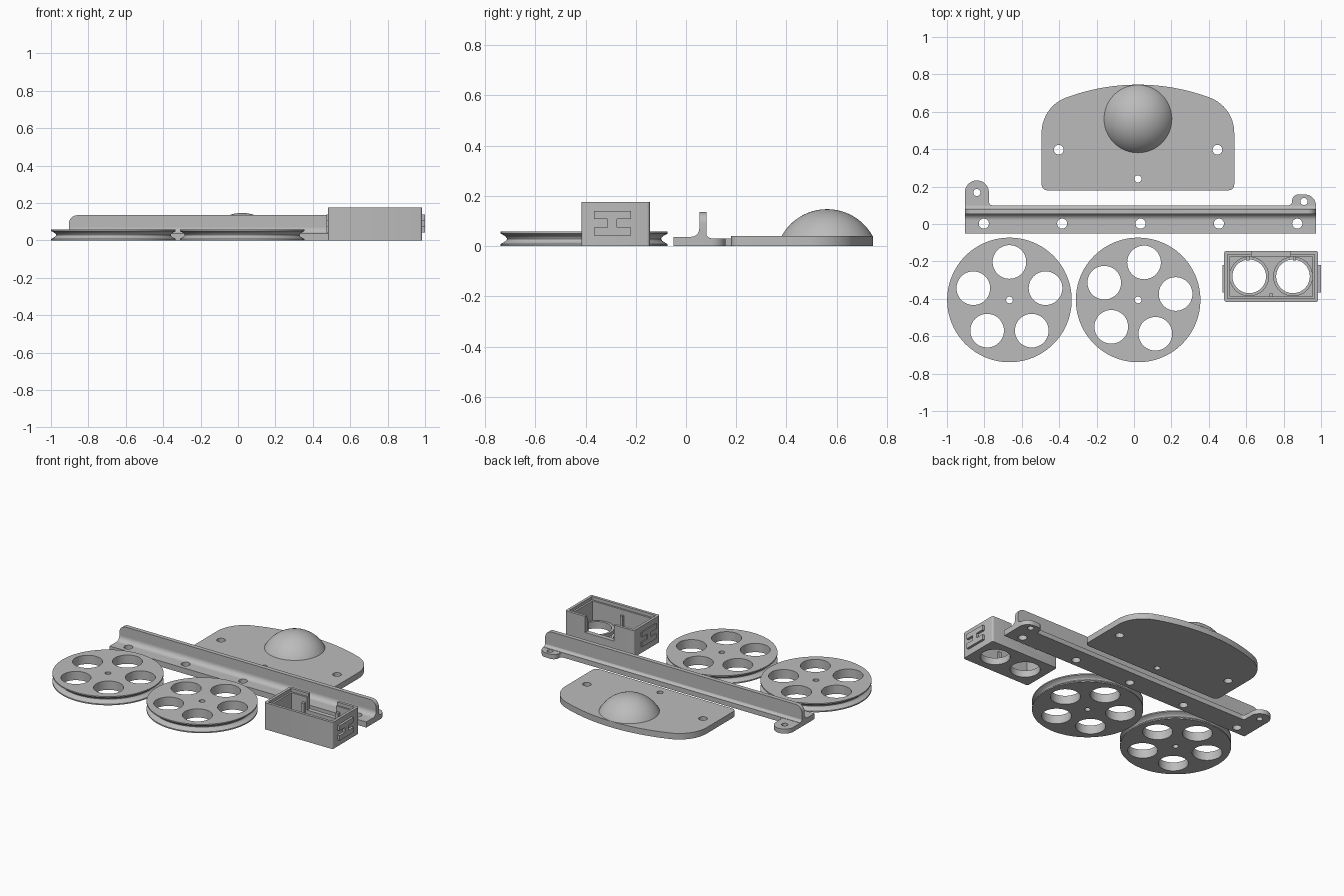
import bpy, bmesh
from math import sin, cos, pi, radians, atan2, tan, acos
from mathutils import Vector, Matrix

if "Cube" in bpy.data.objects:
    bpy.data.objects.remove(bpy.data.objects["Cube"], do_unlink=True)

grey = bpy.data.materials.new("plastic_grey")
grey.use_nodes = True
COLOUR = (0.5, 0.5, 0.5, 1)
grey.diffuse_color = COLOUR
grey.node_tree.nodes["Principled BSDF"].inputs["Base Color"].default_value = COLOUR


def finish(name, bm):
    bmesh.ops.recalc_face_normals(bm, faces=bm.faces)
    mesh = bpy.data.meshes.new(name)
    bm.to_mesh(mesh)
    bm.free()
    mesh.materials.append(grey)
    obj = bpy.data.objects.new(name, mesh)
    bpy.context.collection.objects.link(obj)
    return obj


def add_prism(bm, points, lo, hi, axis="z"):
    """Extrude a 2D outline along the named axis."""
    place = {"x": lambda a, b: (lo, a, b), "y": lambda a, b: (a, lo, b), "z": lambda a, b: (a, b, lo)}[axis]
    step = Vector([hi - lo if k == axis else 0 for k in "xyz"])
    face = bm.faces.new([bm.verts.new(place(a, b)) for a, b in points])
    new = bmesh.ops.extrude_face_region(bm, geom=[face])["geom"]
    bmesh.ops.translate(bm, vec=step, verts=[v for v in new if isinstance(v, bmesh.types.BMVert)])


def prism(name, points, lo, hi, axis="z"):
    bm = bmesh.new()
    add_prism(bm, points, lo, hi, axis)
    return finish(name, bm)


def arc(cx, cy, r, a0, a1, n):
    return [(cx + r * cos(a0 + (a1 - a0) * i / n), cy + r * sin(a0 + (a1 - a0) * i / n)) for i in range(n + 1)]


def rounded(corners, n=8):
    """Polygon whose corners (x, y, radius) are filleted."""
    out = []
    for i, (x, y, r) in enumerate(corners):
        p = Vector((x, y))
        a = (Vector(corners[i - 1][:2]) - p).normalized()
        b = (Vector(corners[(i + 1) % len(corners)][:2]) - p).normalized()
        if r == 0:
            out.append((x, y))
            continue
        half = acos(a.dot(b)) / 2
        c = p + (a + b).normalized() * r / sin(half)
        s, e = p + a * r / tan(half) - c, p + b * r / tan(half) - c
        a0 = atan2(s.y, s.x)
        turn = (atan2(e.y, e.x) - a0 + pi) % (2 * pi) - pi
        out += arc(c.x, c.y, r, a0, a0 + turn, n)
    return out


def box_outline(x0, x1, y0, y1, r=0):
    return rounded([(x0, y0, r), (x1, y0, r), (x1, y1, r), (x0, y1, r)], 4)


def lathe(name, profile, centre, n=96):
    bm = bmesh.new()
    verts = [bm.verts.new((r, 0, z)) for r, z in profile]
    edges = [bm.edges.new(pair) for pair in zip(verts, verts[1:])]
    bmesh.ops.spin(bm, geom=verts + edges, cent=(0, 0, 0), axis=(0, 0, 1), angle=2 * pi, steps=n)
    bmesh.ops.remove_doubles(bm, verts=bm.verts, dist=1e-5)
    bmesh.ops.translate(bm, vec=(*centre, 0), verts=bm.verts)
    return finish(name, bm)


def cut(obj, cutter):
    mod = obj.modifiers.new("cut", "BOOLEAN")
    mod.operation, mod.solver, mod.object = "DIFFERENCE", "EXACT", cutter
    bpy.context.view_layer.objects.active = obj
    bpy.ops.object.modifier_apply(modifier=mod.name)
    bpy.data.objects.remove(cutter, do_unlink=True)


def drill(obj, holes):
    """Cut vertical through holes given as (x, y, radius)."""
    bm = bmesh.new()
    for x, y, r in holes:
        bmesh.ops.create_cone(bm, cap_ends=True, segments=48, radius1=r, radius2=r, depth=1,
                              matrix=Matrix.Translation((x, y, 0)))
    cut(obj, finish("drill_cutter", bm))


# Two grooved wheels, each with five round openings and an axle hole
groove = [(0.333 - 0.026 * sin(pi * i / 10), 0.008 + 0.042 * i / 10) for i in range(11)]
wheel_profile = [(0, 0), (0.333, 0)] + groove + [(0.333, 0.058), (0, 0.058)]
for name, x, start in (("left_wheel", 0.022, 81), ("right_wheel", -0.666, 90)):
    wheel = lathe(name, wheel_profile, (x, -0.406))
    ring = [radians(start + 72 * i) for i in range(5)]
    drill(wheel, [(x, -0.406, 0.018)] + [(x + 0.203 * cos(a), -0.406 + 0.203 * sin(a), 0.09) for a in ring])

# Rail: tabbed base, filleted strip and upright fin
X0, X1 = -0.904, 0.973
rail_holes = [(-0.803 + 0.419 * i, 0.002, 0.027) for i in range(5)]
base = prism("rail_base", rounded([
    (X0, -0.05, 0), (X1, -0.05, 0), (X1, 0.158, 0.06), (0.845, 0.158, 0.035), (0.845, 0.1, 0.02),
    (-0.776, 0.1, 0.02), (-0.776, 0.233, 0.0635), (X0, 0.233, 0.0635)]), 0, 0.03)
drill(base, rail_holes + [(-0.84, 0.168, 0.019), (0.909, 0.12, 0.019)])
section = [(-0.05, 0.015), (0.1, 0.015), (0.1, 0.032)]
section += arc(0.1, 0.052, 0.02, -pi / 2, -pi, 6)
section += arc(0.02, 0.07, 0.033, 0, -pi / 2, 8) + [(-0.05, 0.037)]
drill(prism("rail_strip", section, X0, X1, "x"), rail_holes)
prism("rail_fin", rounded([(X0, 0.02, 0), (X1, 0.02, 0), (X1, 0.135, 0.045), (X0, 0.135, 0.045)]), 0.053, 0.081, "y")

# Curved base plate with a shallow dome
CX = 0.021
big, small = 1.1, 0.2
cy_big, dx = 0.745 - big, 0.515 - small
cy = cy_big + ((big - small) ** 2 - dx ** 2) ** 0.5
tip = atan2(cy - cy_big, dx)
right_half = arc(CX + 0.485, 0.21, 0.03, -pi / 2, 0, 5) + arc(CX + dx, cy, small, 0, tip, 14)
right_half += arc(CX, cy_big, big, tip, pi / 2, 14)
plate = prism("dome_plate", right_half + [(2 * CX - x, y) for x, y in right_half[-2::-1]], 0, 0.04)
drill(plate, [(-0.402, 0.397, 0.026), (0.446, 0.397, 0.026), (CX, 0.241, 0.019)])
R = 0.207
low = acos((0.035 - 0.147 + R) / R)
dome = [(R * sin(low * i / 20), 0.147 - R + R * cos(low * i / 20)) for i in range(21)]
lathe("dome", dome + [(0, 0.035)], (CX, 0.562))

# Sensor box: open top, stepped rim, notch in the back wall and two eye holes
BX0, BX1, BY0, BY1 = 0.482, 0.984, -0.417, -0.144
MID, EYE_Y = (BX0 + BX1) / 2, -0.28
eyes = [(MID + s * 0.117, EYE_Y) for s in (-1, 1)]
box = prism("sensor_box", box_outline(BX0, BX1, BY0, BY1, 0.012), 0, 0.176)
for inset, z in ((0.03, 0.022), (0.018, 0.155)):
    cut(box, prism("cavity", box_outline(BX0 + inset, BX1 - inset, BY0 + inset, BY1 - inset), z, 0.3))
cut(box, prism("notch", box_outline(MID - 0.105, MID + 0.105, 0.07, 0.3), BY1 - 0.06, BY1 + 0.1, "y"))
drill(box, [(x, y, 0.09) for x, y in eyes])
for side, (x, y) in zip(("right", "left"), eyes):
    lathe(side + "_eye_ring", [(0.09, 0.015), (0.106, 0.015), (0.106, 0.045), (0.09, 0.045), (0.09, 0.015)], (x, y), 48)
for name, x, y in (("front_post", MID, -0.386), ("back_right_post", MID - 0.125, -0.18), ("back_left_post", MID + 0.125, -0.18)):
    prism(name, box_outline(x - 0.009, x + 0.009, y - 0.014, y + 0.014), 0.015, 0.12)

# Raised clips on both ends of the box: two bars joined by a stem
for side, lo, hi in (("right", 0.474, 0.49), ("left", 0.98, 1.0)):
    bm = bmesh.new()
    for y0, y1, z0, z1 in ((-0.367, -0.22, 0.107, 0.14), (-0.367, -0.22, 0.042, 0.075), (-0.313, -0.275, 0.075, 0.107)):
        add_prism(bm, box_outline(y0, y1, z0, z1), lo, hi, "x")
    finish(side + "_clip", bm)

# Smooth the round surfaces and keep edges crisp
bpy.ops.object.select_all(action="DESELECT")
for obj in bpy.context.collection.objects:
    if obj.type == "MESH" and obj.data.materials and obj.data.materials[0] == grey:
        obj.select_set(True)
        bpy.context.view_layer.objects.active = obj
bpy.ops.object.shade_smooth_by_angle(angle=radians(30))
